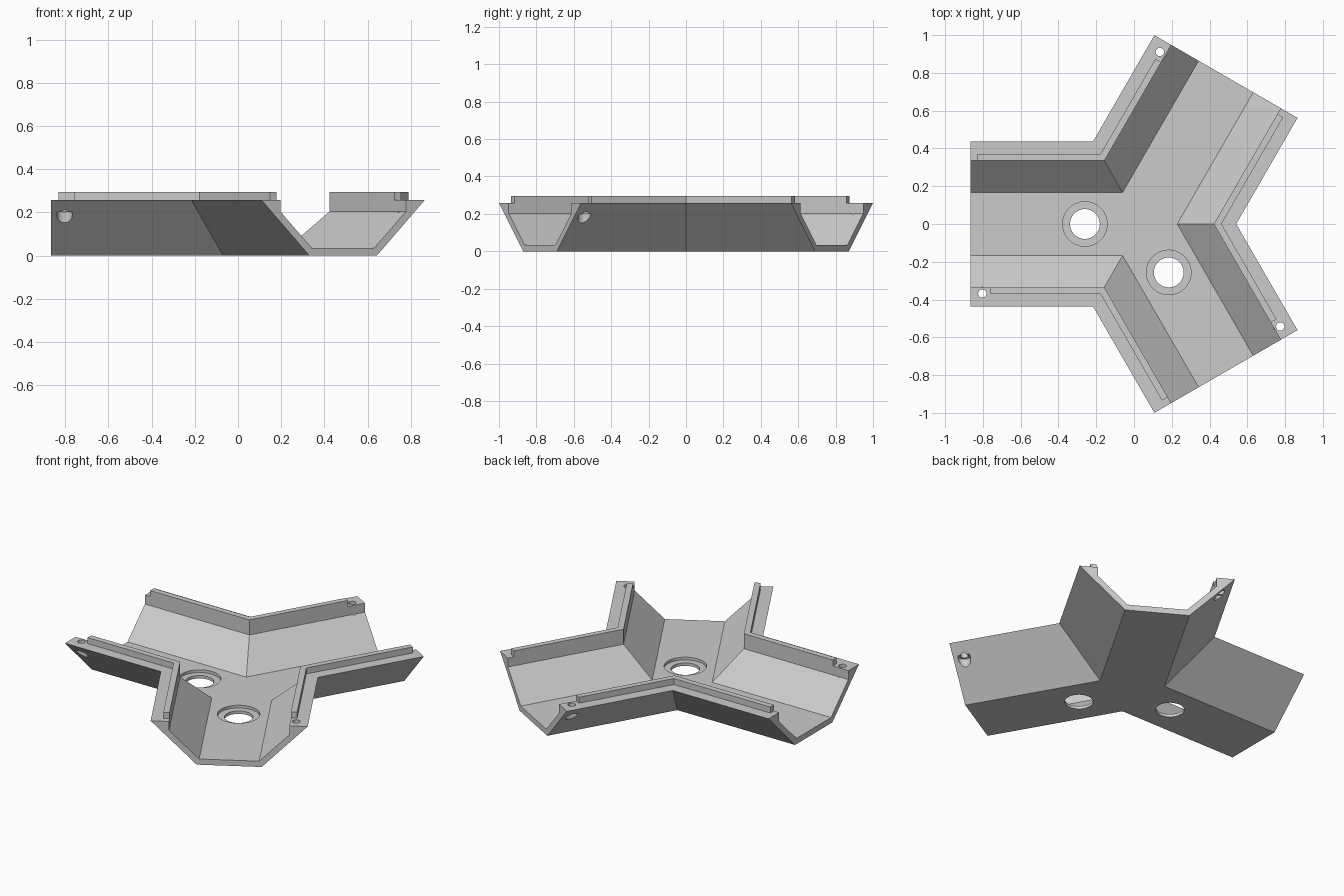
import bpy, bmesh
from math import radians, cos, sin, sqrt

if "Cube" in bpy.data.objects:
    bpy.data.objects.remove(bpy.data.objects["Cube"])

CX = 0.036                 # hub of the three arms
LENGTH = 0.9015            # hub to arm end
ARMS = (-60, 60, 180)

grey = bpy.data.materials.new("plain grey")
grey.use_nodes = True
colour = (0.6, 0.6, 0.6, 1)
grey.diffuse_color = colour
grey.node_tree.nodes["Principled BSDF"].inputs["Base Color"].default_value = colour


def point(arm, along, side):
    """Plan position: distance along an arm and offset to its left."""
    a = radians(arm)
    return (CX + along * cos(a) - side * sin(a), along * sin(a) + side * cos(a))


def mitre(arm, w):
    """Where the left wall of an arm meets the next arm."""
    return point(arm, w / sqrt(3), w)


def y_outline(w, length):
    pts = []
    for arm in ARMS:
        pts += [point(arm, length, -w), point(arm, length, w), mitre(arm, w)]
    return pts


def loft(name, rings):
    """Closed solid through a stack of (outline, height) rings."""
    bm = bmesh.new()
    stack = [[bm.verts.new((x, y, z)) for x, y in pts] for pts, z in rings]
    n = len(stack[0])
    for low, high in zip(stack, stack[1:]):
        for i in range(n):
            j = (i + 1) % n
            bm.faces.new((low[i], low[j], high[j], high[i]))
    bm.faces.new(stack[0][::-1])
    bm.faces.new(stack[-1])
    bmesh.ops.recalc_face_normals(bm, faces=bm.faces)
    mesh = bpy.data.meshes.new(name)
    bm.to_mesh(mesh)
    bm.free()
    mesh.materials.append(grey)
    obj = bpy.data.objects.new(name, mesh)
    bpy.context.collection.objects.link(obj)
    return obj


def cylinder(centre, radius, z0, z1, sides=48):
    x, y = centre
    circle = [(x + radius * cos(radians(360 * i / sides)),
               y + radius * sin(radians(360 * i / sides))) for i in range(sides)]
    return loft("cutter", [(circle, z0), (circle, z1)])


def cut(target, cutter):
    cutter.hide_render = True
    mod = target.modifiers.new("cut", "BOOLEAN")
    mod.operation = "DIFFERENCE"
    mod.solver = "EXACT"
    mod.object = cutter
    bpy.context.view_layer.objects.active = target
    bpy.ops.object.modifier_apply(modifier=mod.name)
    bpy.data.objects.remove(cutter)


# Three-way trough with sloping walls, open at the arm ends
trough = loft("trough", [(y_outline(0.181, LENGTH), 0), (y_outline(0.4375, LENGTH), 0.258)])
cut(trough, loft("channel", [(y_outline(0.167, 1.1), 0.035),
                             (y_outline(0.335, 1.1), 0.203),
                             (y_outline(0.335, 1.1), 0.4)]))

# Two counterbored floor holes
for arm in (180, -60):
    spot = point(arm, 0.296, 0)
    cut(trough, cylinder(spot, 0.118, 0.018, 0.1))
    cut(trough, cylinder(spot, 0.079, -0.1, 0.1))

# Screw hole at one corner of each arm, widened from below
for arm in ARMS:
    spot = point(arm, 0.839, 0.368)
    cut(trough, cylinder(spot, 0.036, -0.1, 0.202, 32))
    cut(trough, cylinder(spot, 0.022, 0.1, 0.4, 32))

# Raised locating lip along each inner corner of the rim
IN, OUT = 0.335, 0.37
for arm, label in zip(ARMS, ("right", "back", "front")):
    nxt = arm + 120
    outline = [point(arm, 0.796, IN), mitre(arm, IN), point(nxt, 0.866, -IN),
               point(nxt, 0.866, -OUT), mitre(arm, OUT), point(arm, 0.796, OUT)]
    loft(label + "_lip", [(outline, 0.258), (outline, 0.295)])

# Smooth bores, crisp edges
bpy.ops.object.select_all(action="DESELECT")
trough.select_set(True)
bpy.context.view_layer.objects.active = trough
bpy.ops.object.shade_smooth_by_angle(angle=radians(25))
